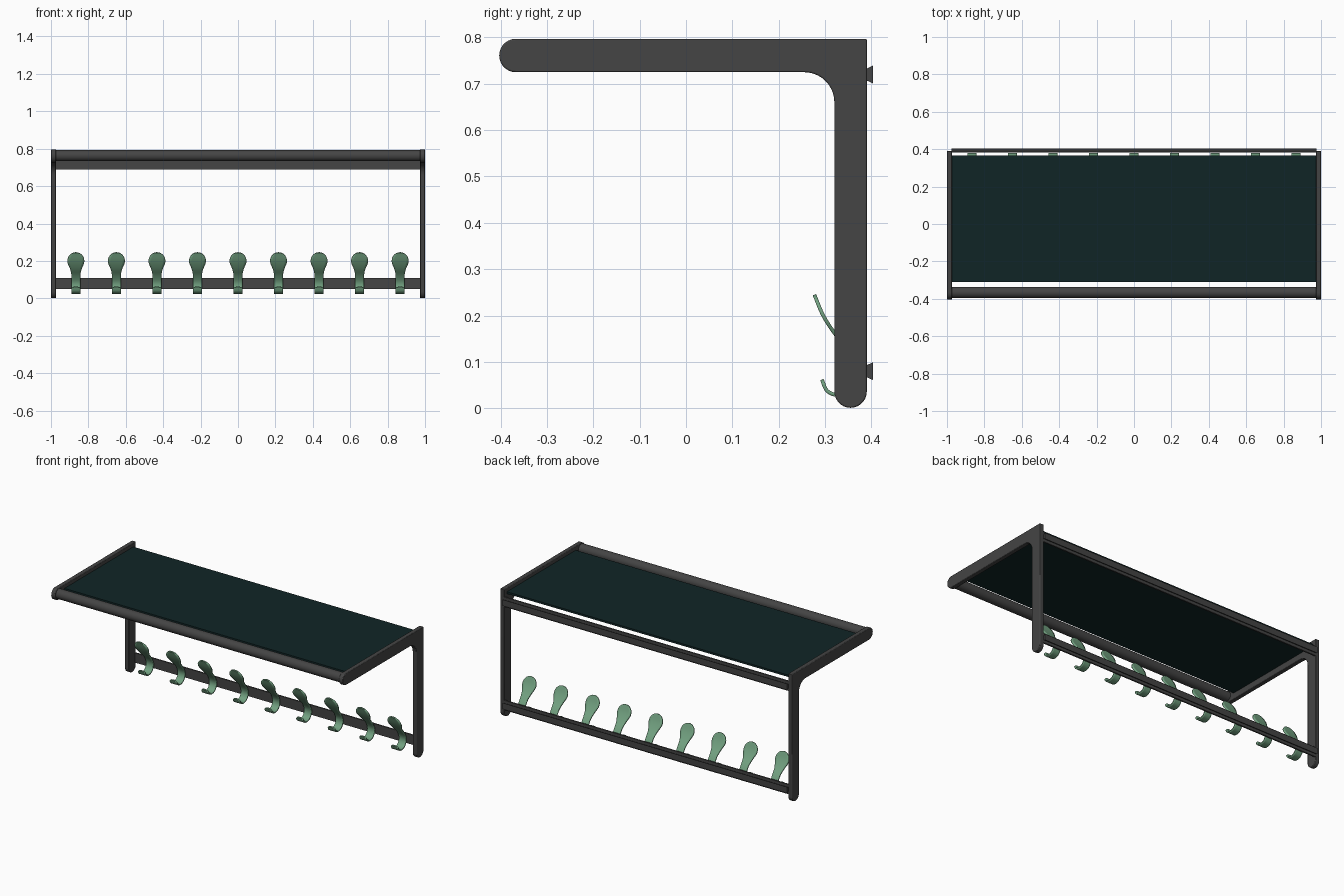
import bpy, bmesh
from math import sin, cos, pi, radians, sqrt
from mathutils import Vector

cube = bpy.data.objects.get("Cube")
if cube:
    bpy.data.objects.remove(cube, do_unlink=True)


def material(name, rgb):
    mat = bpy.data.materials.new(name)
    mat.use_nodes = True
    mat.diffuse_color = (*rgb, 1)
    mat.node_tree.nodes["Principled BSDF"].inputs["Base Color"].default_value = (*rgb, 1)
    return mat


charcoal = material("charcoal", (0.058, 0.058, 0.058))
teal = material("dark_teal", (0.005, 0.018, 0.019))
green = material("sage_green", (0.17, 0.36, 0.22))


def add_object(name, bm, mat):
    bmesh.ops.recalc_face_normals(bm, faces=bm.faces)
    mesh = bpy.data.meshes.new(name)
    bm.to_mesh(mesh)
    bm.free()
    mesh.materials.append(mat)
    obj = bpy.data.objects.new(name, mesh)
    bpy.context.collection.objects.link(obj)
    return obj


def smooth(obj, angle=35):
    bpy.ops.object.select_all(action="DESELECT")
    obj.select_set(True)
    bpy.context.view_layer.objects.active = obj
    bpy.ops.object.shade_smooth_by_angle(angle=radians(angle))


def extrude_x(name, profile, x0, x1, mat):
    """Extrude a (y, z) outline along x."""
    bm = bmesh.new()
    face = bm.faces.new([bm.verts.new((x0, y, z)) for y, z in profile])
    geom = bmesh.ops.extrude_face_region(bm, geom=[face])["geom"]
    bmesh.ops.translate(bm, vec=(x1 - x0, 0, 0),
                        verts=[v for v in geom if isinstance(v, bmesh.types.BMVert)])
    return add_object(name, bm, mat)


def arc(cy, cz, r, start, end, n=14):
    return [(cy + r * cos(radians(start + (end - start) * i / n)),
             cz + r * sin(radians(start + (end - start) * i / n))) for i in range(n + 1)]


def rect(y0, y1, z0, z1):
    return [(y0, z0), (y1, z0), (y1, z1), (y0, z1)]


# L-shaped end brackets with rounded tips and a filleted inner corner
R = 0.036
bracket = ([(0.39, 0.797)] + arc(-0.367, 0.761, R, 90, 270)
           + arc(0.255, 0.66, 0.065, 90, 0) + arc(0.355, R, 0.035, 180, 360))
for side, x0, x1 in (("right", -1, -0.973), ("left", 0.973, 1)):
    obj = extrude_x(side + "_bracket", bracket, x0, x1, charcoal)
    bevel = obj.modifiers.new("edge", "BEVEL")
    bevel.width = 0.003
    bevel.segments = 2
    bevel.limit_method = "ANGLE"
    smooth(obj)

# Round front rail
smooth(extrude_x("front_rail", arc(-0.366, 0.763, 0.03, 0, 350, 35), -0.975, 0.975, charcoal))

# Back rails, each with a flared rib behind
for name, z in (("lower", 0.08), ("upper", 0.72)):
    profile = [(0.381, z - 0.03), (0.39, z - 0.03), (0.39, z - 0.013), (0.403, z - 0.019),
               (0.403, z + 0.019), (0.39, z + 0.013), (0.39, z + 0.03), (0.381, z + 0.03)]
    extrude_x(name + "_back_rail", profile, -0.975, 0.975, charcoal)

# Shelf panel
extrude_x("shelf_panel", rect(-0.31, 0.365, 0.762, 0.774), -0.975, 0.975, teal)

# Hook centre line in (y, z), from paddle top to curled tip
path = [Vector(p) for p in ((0.277, 0.245), (0.296, 0.2), (0.322, 0.16), (0.353, 0.125),
                            (0.373, 0.09), (0.374, 0.06), (0.358, 0.036), (0.33, 0.028),
                            (0.305, 0.037), (0.293, 0.062))]
ends = [2 * path[0] - path[1]] + path + [2 * path[-1] - path[-2]]


def point(t):
    """Catmull-Rom point on the hook path, t in 0..1."""
    f = t * (len(path) - 1)
    i = min(int(f), len(path) - 2)
    u = f - i
    a, b, c, d = ends[i:i + 4]
    return 0.5 * (2 * b + (c - a) * u + (2 * a - 5 * b + 4 * c - d) * u * u
                  + (3 * b - a - 3 * c + d) * u ** 3)


def half_width(t, z):
    stem = 0.024
    if t > 0.95:                                   # rounded tip
        return stem * sqrt(max(0.05, 1 - ((t - 0.95) / 0.05) ** 2))
    if t > 0.45:
        return stem
    disc = sqrt(max(0.00001, 0.045 ** 2 - (z - 0.2) ** 2))
    if z > 0.18:                                   # round paddle
        return disc
    k = min(1, max(0, (z - 0.12) / 0.06))          # flared neck
    return stem + 0.0163 * k * k


def hook_mesh():
    bm = bmesh.new()
    rows, cols, previous = 56, 6, None
    for i in range(rows + 1):
        t = (1 - cos(pi * i / rows)) / 2
        y, z = point(t)
        w = half_width(t, z)
        row = [bm.verts.new((w * (2 * j / cols - 1), y, z)) for j in range(cols + 1)]
        if previous:
            for j in range(cols):
                bm.faces.new((previous[j], previous[j + 1], row[j + 1], row[j]))
        previous = row
    return bm


# Nine coat hooks sharing one mesh
first = add_object("hook_1", hook_mesh(), green)
smooth(first, 50)
for i in range(9):
    hook = first if i == 0 else bpy.data.objects.new("hook_%d" % (i + 1), first.data)
    if i:
        bpy.context.collection.objects.link(hook)
    hook.location.x = 0.2167 * (i - 4)
    solid = hook.modifiers.new("thickness", "SOLIDIFY")
    solid.thickness = 0.008
    solid.offset = 0
